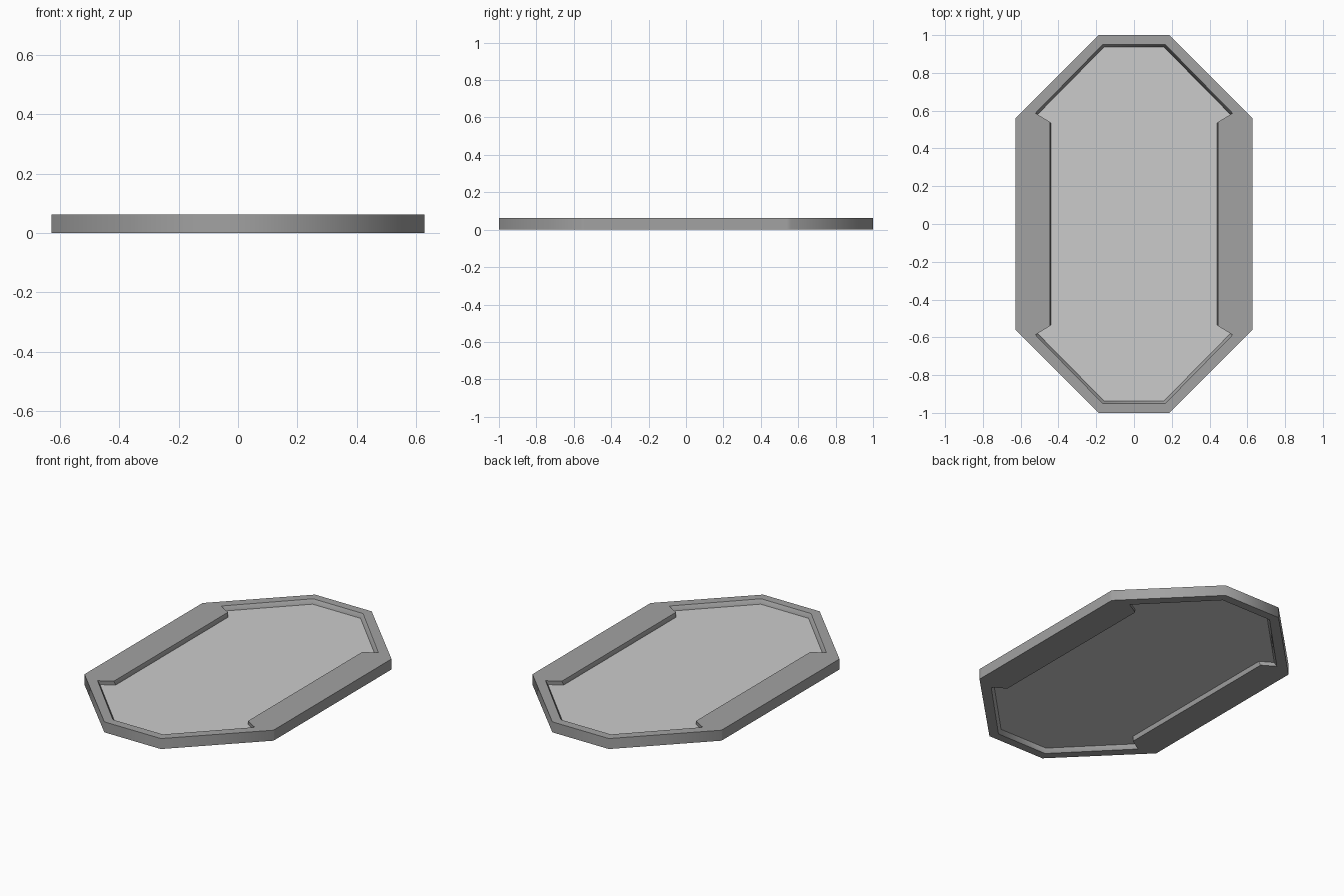
import bpy, bmesh, math

if "Cube" in bpy.data.objects:
    bpy.data.objects.remove(bpy.data.objects["Cube"])

HEIGHT = 0.063


def ring(quadrant):
    """Mirror one quadrant's points (top centre to right side) into a full loop."""
    right = quadrant + [(x, -y) for x, y in reversed(quadrant)]
    return right + [(-x, y) for x, y in reversed(right)]


def make_object(name, bm):
    bmesh.ops.recalc_face_normals(bm, faces=bm.faces)
    mesh = bpy.data.meshes.new(name)
    bm.to_mesh(mesh)
    bm.free()
    obj = bpy.data.objects.new(name, mesh)
    bpy.context.collection.objects.link(obj)
    return obj


def add_loop(bm, points, z):
    return [bm.verts.new((x, y, z)) for x, y in points]


def bridge(bm, a, b):
    n = len(a)
    for i in range(n):
        j = (i + 1) % n
        bm.faces.new((a[i], a[j], b[j], b[i]))


outer = ring([(0.188, 1.0), (0.628, 0.56), (0.628, 0.54)])
lip = ring([(0.166, 0.95), (0.522, 0.587), (0.446, 0.541)])
ridge = ring([(0.159, 0.936), (0.513, 0.577), (0.44, 0.533)])

# Frame: octagonal rim with wide side rails and an inward-sloping inner edge
bm = bmesh.new()
loops = [add_loop(bm, outer, 0), add_loop(bm, outer, HEIGHT),
         add_loop(bm, lip, HEIGHT), add_loop(bm, ridge, HEIGHT * 0.62),
         add_loop(bm, ridge, HEIGHT * 0.38), add_loop(bm, lip, 0)]
for i in range(len(loops)):
    bridge(bm, loops[i], loops[(i + 1) % len(loops)])
frame = make_object("frame", bm)

mat = bpy.data.materials.new("dark_grey")
mat.diffuse_color = (0.36, 0.36, 0.36, 1)
mat.use_nodes = True
mat.node_tree.nodes["Principled BSDF"].inputs["Base Color"].default_value = mat.diffuse_color
frame.data.materials.append(mat)
bpy.context.view_layer.objects.active = frame
frame.select_set(True)
bpy.ops.object.shade_smooth_by_angle(angle=math.radians(50))
frame.select_set(False)

# Panel: thin pane filling the opening, recessed from both faces
bm = bmesh.new()
low = add_loop(bm, ridge, HEIGHT * 0.4)
high = add_loop(bm, ridge, HEIGHT * 0.6)
bridge(bm, low, high)
bm.faces.new(low)
bm.faces.new(high)
make_object("window_panel", bm)
